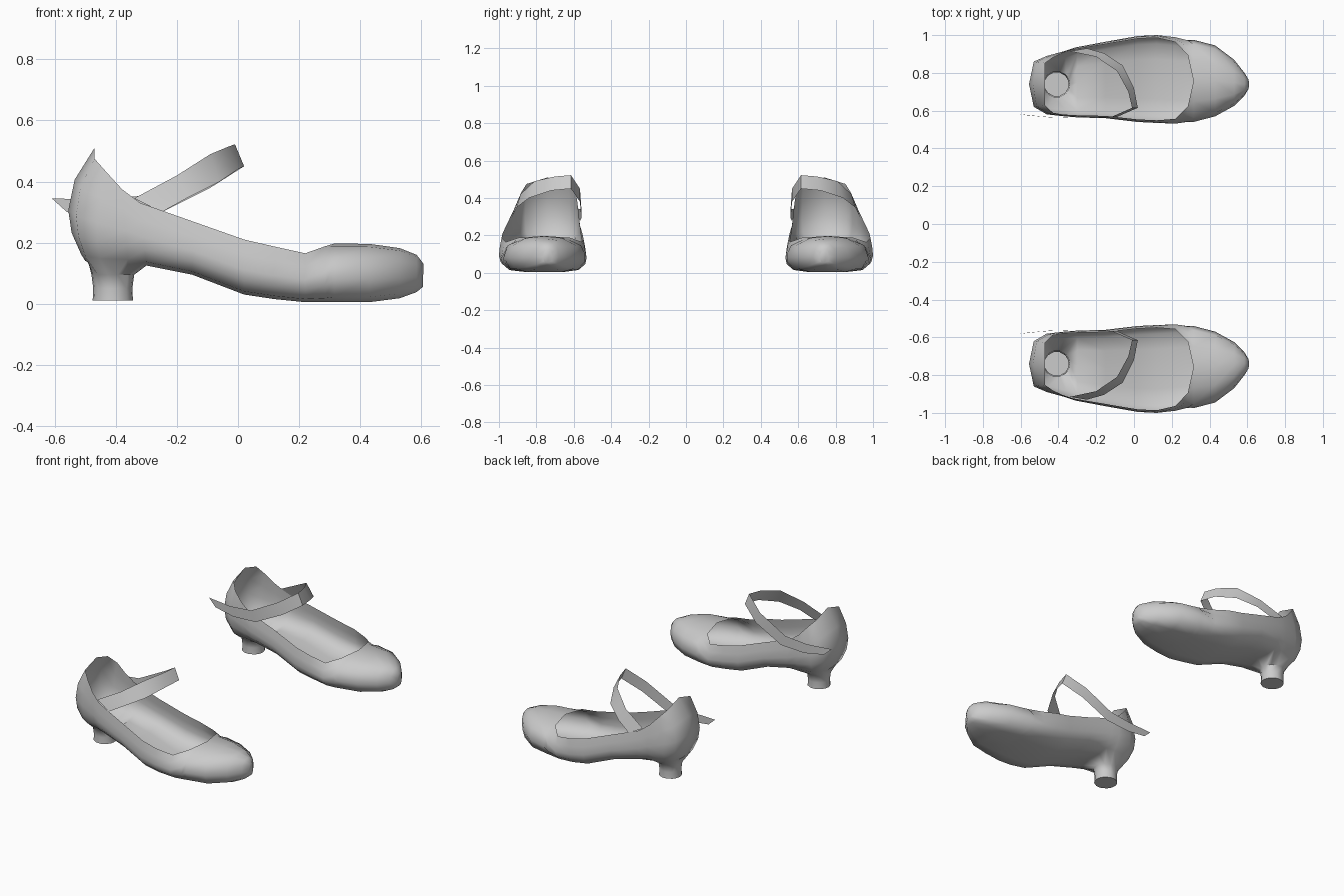
import bpy, bmesh

cube = bpy.data.objects.get("Cube")
if cube:
    bpy.data.objects.remove(cube, do_unlink=True)

gray = bpy.data.materials.new("light gray")
gray.use_nodes = True
gray.diffuse_color = (0.6, 0.6, 0.6, 1)
gray.node_tree.nodes["Principled BSDF"].inputs["Base Color"].default_value = (0.6, 0.6, 0.6, 1)


def finish(bm, name, angle):
    """Turn a bmesh into a smooth object mirrored to make the pair."""
    bmesh.ops.remove_doubles(bm, verts=bm.verts, dist=0.0005)
    bmesh.ops.recalc_face_normals(bm, faces=bm.faces)
    mesh = bpy.data.meshes.new(name)
    bm.to_mesh(mesh)
    bm.free()
    mesh.materials.append(gray)
    obj = bpy.data.objects.new(name, mesh)
    bpy.context.collection.objects.link(obj)
    bpy.ops.object.select_all(action='DESELECT')
    obj.select_set(True)
    bpy.context.view_layer.objects.active = obj
    bpy.ops.object.shade_smooth_by_angle(angle=angle)
    mirror = obj.modifiers.new("pair", 'MIRROR')
    mirror.use_axis = (False, True, False)
    mirror.use_mirror_merge = False
    return obj


# Half profiles (width, height) from sole centre to rim: open shoe and closed toe
OPEN = [(0, 0), (.45, 0), (.8, .06), (.96, .25), (1, .45), (.98, .72), (.94, 1)]
TOE = [(0, 0), (.5, 0), (.84, .09), (1, .4), (.9, .74), (.5, .95), (0, 1)]

# Stations: sole x, rim x, inner y, outer y, sole z, rim z, toe closure, back bulge
STATIONS = [
    (-.50, -.47, .74, .74, .14, .51, 0, -.07),
    (-.49, -.47, .62, .86, .135, .475, 0, -.05),
    (-.45, -.43, .58, .89, .13, .43, 0, -.02),
    (-.36, -.38, .57, .915, .13, .375, 0, 0),
    (-.30, -.32, .565, .935, .125, .33, 0, 0),
    (-.15, -.15, .56, .965, .095, .27, 0, 0),
    (.02, .02, .54, .995, .03, .21, 0, 0),
    (.12, .12, .535, 1, .015, .187, 0, 0),
    (.22, .22, .53, .99, .005, .165, .06, 0),
    (.285, .285, .535, .98, .005, .188, .35, 0),
    (.315, .315, .54, .975, .005, .197, 1, 0),
    (.43, .43, .57, .945, .005, .196, 1, 0),
    (.53, .53, .625, .87, .018, .182, 1, 0),
    (.585, .585, .68, .80, .038, .16, 1, 0),
    (.605, .608, .715, .765, .055, .13, 1, 0),
]

# Shoe body lofted through the stations
bm = bmesh.new()
grid = []
for xb, xt, yi, yo, zb, zt, close, bulge in STATIONS:
    row = {}
    for j in range(-6, 7):
        a, b = OPEN[abs(j)], TOE[abs(j)]
        w = a[0] + (b[0] - a[0]) * close
        f = a[1] + (b[1] - a[1]) * close
        side = 1 if j > 0 else -1
        x = xb + (xt - xb) * f + bulge * 4 * f * (1 - f)
        y = (yi + yo) / 2 + side * w * (yo - yi) / 2
        row[j] = bm.verts.new((x, y, zb + (zt - zb) * f))
    grid.append(row)

HEEL_ROWS, HEEL_COLS = range(1, 4), range(-2, 2)
for i in range(len(grid) - 1):
    for j in range(-6, 6):
        if i in HEEL_ROWS and j in HEEL_COLS:
            continue
        bm.faces.new((grid[i][j], grid[i + 1][j], grid[i + 1][j + 1], grid[i][j + 1]))
bm.faces.new([grid[-1][j] for j in range(-6, 7)])

# Hollow heel pulled down from the gap left in the sole
loop = ([(1, j) for j in range(-2, 2)] + [(i, 2) for i in range(1, 4)]
        + [(4, j) for j in range(2, -2, -1)] + [(i, -2) for i in range(4, 1, -1)])
previous = [grid[i][j] for i, j in loop]
for z, radius in ((.095, .07), (.05, .064), (.01, .066)):
    ring = []
    for i, j in loop:
        u, v = (i - 2.5) / 1.5, j / 2
        ring.append(bm.verts.new((-.41 + radius * u * (1 - v * v / 2) ** .5,
                                  .74 + radius * v * (1 - u * u / 2) ** .5, z)))
    for k in range(len(loop)):
        n = (k + 1) % len(loop)
        bm.faces.new((previous[k], previous[n], ring[n], ring[k]))
    previous = ring
bm.faces.new(previous)
finish(bm, "shoe_body", 1.05)

# Ankle strap: top and bottom edge points from outer side to the loose tail
STRAP = [
    ((-.34, .915, .345), (-.25, .93, .30)),
    ((-.20, .885, .42), (-.16, .905, .35)),
    ((-.09, .81, .49), (-.06, .84, .40)),
    ((-.03, .70, .515), (.00, .72, .44)),
    ((-.01, .615, .522), (.02, .615, .45)),
    ((-.12, .567, .45), (-.09, .567, .38)),
    ((-.30, .56, .355), (-.27, .56, .29)),
    ((-.45, .565, .34), (-.43, .565, .28)),
    ((-.61, .582, .345), (-.56, .575, .30)),
]
bm = bmesh.new()
edges = [(bm.verts.new(t), bm.verts.new(b)) for t, b in STRAP]
for (t0, b0), (t1, b1) in zip(edges, edges[1:]):
    bm.faces.new((t0, b0, b1, t1))
finish(bm, "ankle_strap", .6)
